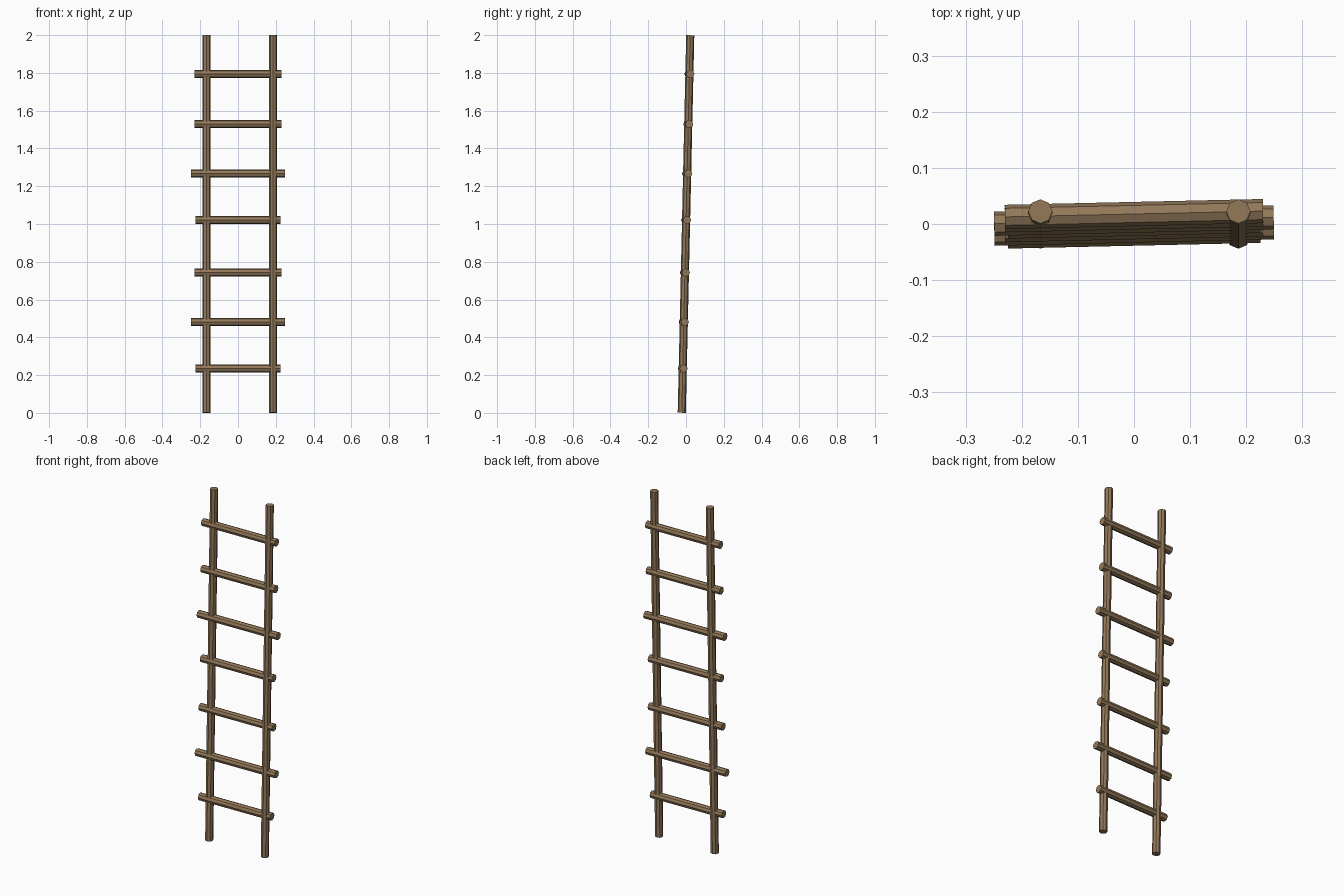
import bpy, math
from mathutils import Vector

if "Cube" in bpy.data.objects:
    bpy.data.objects.remove(bpy.data.objects["Cube"])

# one wood colour for the whole ladder
wood = bpy.data.materials.new("brown wood")
wood.diffuse_color = (0.29, 0.19, 0.10, 1)
wood.use_nodes = True
wood.node_tree.nodes["Principled BSDF"].inputs["Base Color"].default_value = wood.diffuse_color

LEAN = math.atan(0.045 / 2)      # ladder leans slightly towards the back


def pole(name, centre, radius, length, rotation):
    """Flat-shaded eight-sided pole."""
    bpy.ops.mesh.primitive_cylinder_add(vertices=8, radius=radius, depth=length,
                                        location=centre, rotation=rotation)
    ob = bpy.context.object
    ob.name = name
    ob.data.materials.append(wood)


# side rails
for side, x in (("left", -0.167), ("right", 0.186)):
    pole(side + "_rail", (x, 0, 1), 0.0215, 1.999, (-LEAN, 0, 0))

# rungs: height and half length
rungs = [(0.235, 0.225), (0.481, 0.249), (0.743, 0.23), (1.021, 0.225),
         (1.267, 0.249), (1.529, 0.23), (1.794, 0.23)]
for i, (z, half) in enumerate(rungs):
    y = (z - 1) * math.tan(LEAN)
    pole(f"rung_{i + 1}", (0, y, z), 0.0215, half * 2, (-LEAN, math.pi / 2, 0))
